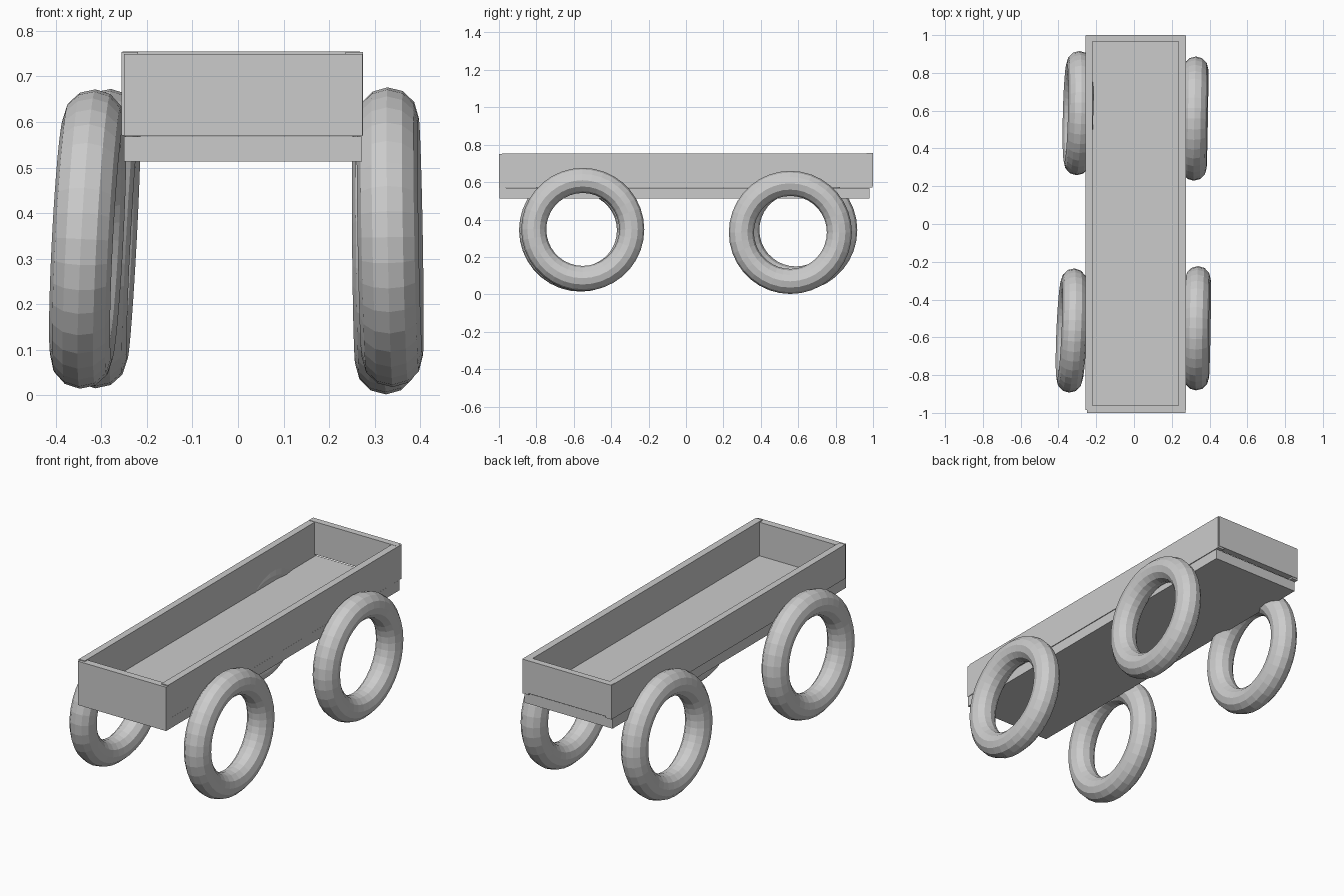
import bpy
from math import radians

if "Cube" in bpy.data.objects:
    bpy.data.objects.remove(bpy.data.objects["Cube"])


def board(name, x, y, z):
    """Box between (min, max) pairs on each axis."""
    bpy.ops.mesh.primitive_cube_add(
        size=1, location=[(a + b) / 2 for a, b in (x, y, z)])
    ob = bpy.context.object
    ob.name = name
    ob.scale = [b - a for a, b in (x, y, z)]
    bpy.ops.object.transform_apply(location=False, rotation=False, scale=True)
    return ob


def wheel(name, centre, roll, yaw):
    """Ring tyre with its axle along x, leaning and turned a little."""
    bpy.ops.mesh.primitive_torus_add(
        major_segments=36, minor_segments=12,
        major_radius=0.262, minor_radius=0.067, location=centre,
        rotation=(0, radians(90 + roll), radians(yaw)))
    bpy.context.object.name = name


# Floor slab
board("floor", (-0.25, 0.272), (-0.998, 0.98), (0.513, 0.568))

# Four side boards forming the open tray
board("left_board", (-0.256, -0.22), (-0.985, 0.997), (0.57, 0.753))
board("right_board", (0.236, 0.274), (-0.985, 0.997), (0.57, 0.754))
board("front_board", (-0.25, 0.273), (-1.0, -0.962), (0.569, 0.749))
board("back_board", (-0.254, 0.268), (0.965, 1.0), (0.58, 0.755))

# Slightly crooked wheels
wheel("front_right_wheel", (0.334, -0.552, 0.347), -1.0, -1.0)
wheel("back_right_wheel", (0.322, 0.558, 0.331), -0.5, -1.0)
wheel("front_left_wheel", (-0.330, -0.564, 0.343), 3.0, -2.5)
wheel("back_left_wheel", (-0.296, 0.587, 0.344), 3.0, -1.5)
